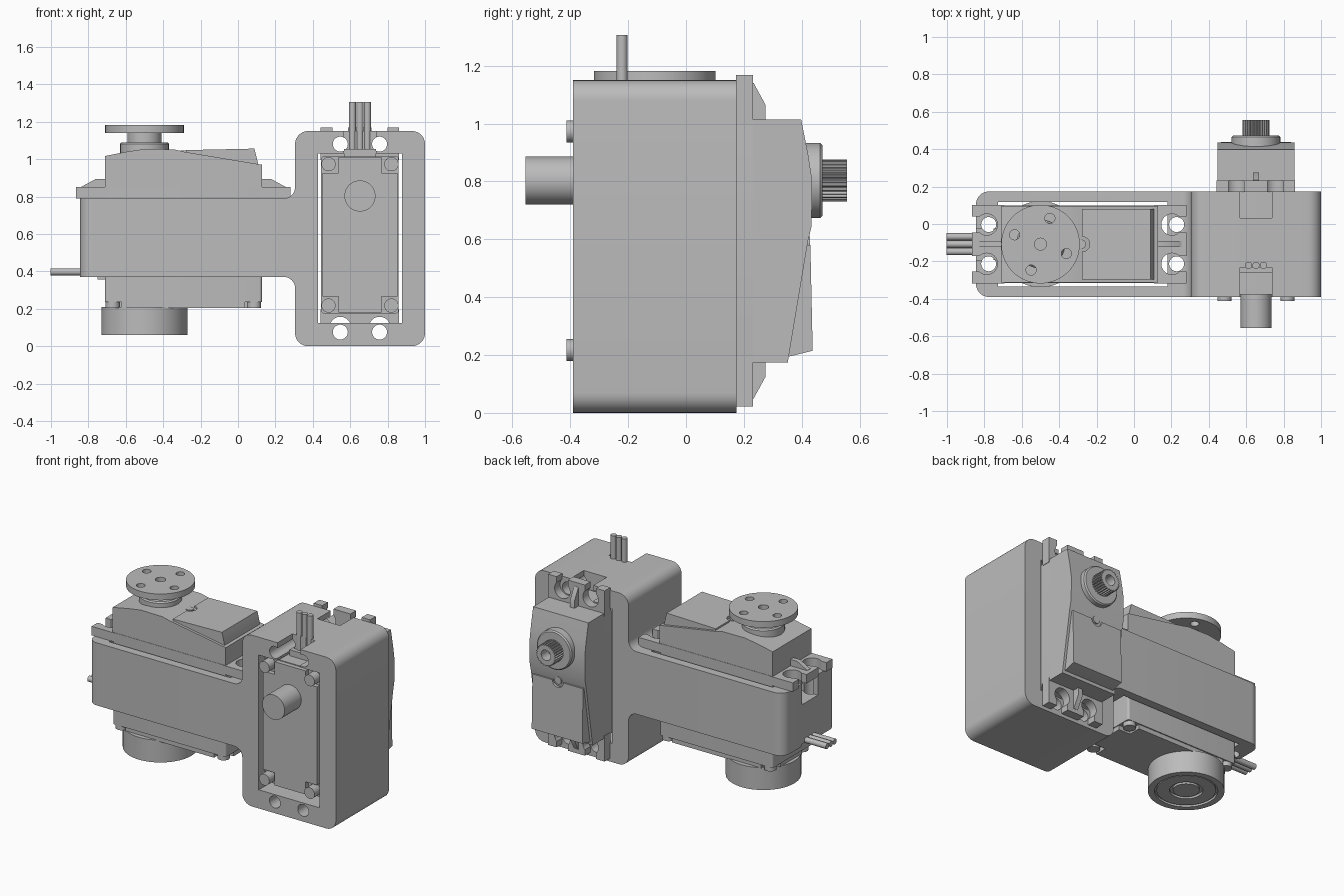
import bpy, bmesh, math
from mathutils import Matrix, Vector

cube = bpy.data.objects.get("Cube")
if cube:
    bpy.data.objects.remove(cube, do_unlink=True)

grey = bpy.data.materials.new("plain_grey")
grey.use_nodes = True
GREY = (0.5, 0.5, 0.5, 1)
grey.diffuse_color = GREY
grey.node_tree.nodes["Principled BSDF"].inputs["Base Color"].default_value = GREY
WORLD = Matrix.Identity(4)


def finish(name, bm, mat):
    bmesh.ops.recalc_face_normals(bm, faces=bm.faces)
    bm.transform(mat)
    mesh = bpy.data.meshes.new(name)
    bm.to_mesh(mesh)
    bm.free()
    mesh.materials.append(grey)
    obj = bpy.data.objects.new(name, mesh)
    bpy.context.collection.objects.link(obj)
    return obj


def prism(name, pts, lo, hi, mat=WORLD, axis="z"):
    """Extrude a flat outline along one axis."""
    place = {"x": lambda a, b, t: (t, a, b),
             "y": lambda a, b, t: (a, t, b),
             "z": lambda a, b, t: (a, b, t)}[axis]
    bm = bmesh.new()
    face = bm.faces.new([bm.verts.new(place(a, b, lo)) for a, b in pts])
    ext = bmesh.ops.extrude_face_region(bm, geom=[face])["geom"]
    shift = Vector(place(0, 0, hi - lo))
    bmesh.ops.translate(bm, vec=shift, verts=[v for v in ext if isinstance(v, bmesh.types.BMVert)])
    return finish(name, bm, mat)


def rounded(corners, steps=8):
    """Outline of right-angled corners (x, y, radius)."""
    out = []
    for i, (x, y, r) in enumerate(corners):
        p = Vector((x, y))
        if r == 0:
            out.append(p)
            continue
        d1 = (Vector(corners[i - 1][:2]) - p).normalized()
        d2 = (Vector(corners[(i + 1) % len(corners)][:2]) - p).normalized()
        for k in range(steps + 1):
            t = math.pi / 2 * k / steps
            out.append(p + r * (d1 + d2 - d2 * math.cos(t) - d1 * math.sin(t)))
    return out


def rect(a0, a1, b0, b1, r=0):
    return rounded([(a0, b0, r), (a1, b0, r), (a1, b1, r), (a0, b1, r)])


def circle(a, b, r, n=40):
    return [(a + r * math.cos(math.tau * i / n), b + r * math.sin(math.tau * i / n)) for i in range(n)]


def lathe(name, profile, centre, mat, n=64):
    """Spin a (radius, height) profile round an upright axis."""
    bm = bmesh.new()
    vs = [bm.verts.new((r, 0, h)) for r, h in profile]
    es = [bm.edges.new(pair) for pair in zip(vs, vs[1:])]
    bmesh.ops.spin(bm, geom=vs + es, axis=(0, 0, 1), cent=(0, 0, 0), angle=math.tau, steps=n)
    bmesh.ops.remove_doubles(bm, verts=bm.verts, dist=0.0005)
    return finish(name, bm, mat @ Matrix.Translation((*centre, 0)))


def cut(obj, *cutters):
    """Subtract the cutters, then remove them."""
    for c in cutters:
        c.hide_render = True
        mod = obj.modifiers.new("cut", "BOOLEAN")
        mod.operation, mod.solver, mod.object = "DIFFERENCE", "EXACT", c
        bpy.context.view_layer.objects.active = obj
        bpy.ops.object.modifier_apply(modifier=mod.name)
        bpy.data.objects.remove(c, do_unlink=True)


# Servo frames: long axis, width, output axis; origin at the mounting face
ARM = Matrix.Translation((-0.292, -0.108, 0.79)) @ Matrix.Rotation(math.pi, 4, "Z")
UPRIGHT = Matrix(((0, 1, 0, 0.652), (0, 0, 1, 0.172), (1, 0, 0, 0.595), (0, 0, 0, 1)))
SHAFT = (0.208, 0)

# Bracket: filleted side outline, rounded at the free end
outline = rounded([(-0.845, 0.37, 0), (0.305, 0.37, 0.06), (0.305, 0, 0.07), (1, 0, 0.07),
                   (1, 1.15, 0.07), (0.305, 1.15, 0.07), (0.305, 0.79, 0.06), (-0.845, 0.79, 0)])
bracket = prism("bracket", outline, -0.39, 0.174, axis="y")
bm = bmesh.new()
bm.from_mesh(bracket.data)
ends = [e for e in bm.edges if all(v.co.x < -0.84 for v in e.verts)
        and abs(e.verts[0].co.z - e.verts[1].co.z) > 0.1]
bmesh.ops.bevel(bm, geom=ends, offset=0.07, segments=8, profile=0.5, affect="EDGES")
bm.to_mesh(bracket.data)
bm.free()
for m in (ARM, UPRIGHT):
    cut(bracket, prism("window", rect(-0.47, 0.435, -0.225, 0.225), -0.7, 0.1, m),
        prism("cable_slot", rect(0.4, 0.7, -0.085, 0.085), -0.7, -0.405, m),
        prism("rear_slot", rect(0.4, 0.7, -0.085, 0.085), -0.14, 0.1, m),
        *[prism("screw_hole", circle(u, w, 0.04), -0.7, 0.1, m)
          for u in (-0.52, 0.485) for w in (-0.105, 0.105)])


def servo(tag, m, base):
    # Case with stepped base plate
    prism(tag + "_case", rect(-0.42, 0.42, -0.207, 0.207, 0.015), base + 0.03, 0.06, m)
    a, b, c = 0.415, 0.2, 0.085
    plus = [(-a + c, -b), (a - c, -b), (a - c, -b + c), (a, -b + c), (a, b - c), (a - c, b - c),
            (a - c, b), (-a + c, b), (-a + c, b - c), (-a, b - c), (-a, -b + c), (-a + c, -b + c)]
    prism(tag + "_base_plate", plus, base, base + 0.035, m)
    for u in (-0.378, 0.378):
        for w in (-0.168, 0.168):
            prism(tag + "_base_screw", circle(u, w, 0.038, 24), -0.585, base + 0.04, m)
    # Upper housing and lid
    prism(tag + "_upper_housing", [(0.42, 0.05), (0.42, 0.226), (0.3, 0.25), (0.21, 0.264), (0.05, 0.262),
                                   (0, 0.25), (-0.42, 0.18), (-0.42, 0.05)], -0.205, 0.205, m, "y")
    lid = prism(tag + "_lid", [(-0.015, 0.2), (-0.015, 0.258), (-0.38, 0.266), (-0.4, 0.185), (-0.4, 0.15)],
                -0.188, 0.188, m, "y")
    cut(lid, prism("lid_notch", circle(-0.015, 0, 0.04), 0, 0.4, m))
    prism(tag + "_lid_pin", circle(-0.01, 0, 0.025, 24), 0.2, 0.256, m)
    # Mounting ears with open screw slots and stiffening ribs
    for s in (-1, 1):
        u0, u1 = sorted((s * 0.4, s * 0.573))
        ear = prism(tag + "_ear", rect(u0, u1, -0.21, 0.21), 0, 0.06, m)
        for w in (-0.105, 0.105):
            v0, v1 = sorted((s * 0.505, s * 0.65))
            cut(ear, prism("ear_hole", circle(s * 0.495, w, 0.057), -0.1, 0.2, m),
                prism("ear_slot", rect(v0, v1, w - 0.042, w + 0.042), -0.1, 0.2, m))
        prism(tag + "_rib", [(s * 0.41, 0.05), (s * 0.545, 0.05), (s * 0.545, 0.062), (s * 0.47, 0.103),
                             (s * 0.41, 0.103)], -0.016, 0.016, m, "y")
    # Cable and strain relief
    prism(tag + "_strain_relief", rect(0.41, 0.46, -0.085, 0.085), -0.435, -0.36, m)
    for w in (-0.04, 0, 0.04):
        prism(tag + "_wire", circle(w, -0.393, 0.019, 20), 0.42, 0.711, m, "x")
    # Collar around the output shaft
    lathe(tag + "_collar", [(0, 0.2), (0.13, 0.2), (0.13, 0.292), (0.122, 0.3), (0, 0.3)], SHAFT, m)


servo("arm_servo", ARM, -0.585)
servo("upright_servo", UPRIGHT, -0.55)

# Toothed output shaft on the upright servo
teeth = 28
gear = []
for i in range(teeth * 4):
    r = 0.073 if i % 4 < 2 else 0.065
    t = math.tau * i / (teeth * 4)
    gear.append((SHAFT[0] + r * math.cos(t), r * math.sin(t)))
spline = prism("output_spline", gear, 0.29, 0.384, UPRIGHT)
cut(spline, prism("spline_bore", circle(*SHAFT, 0.035), 0.31, 0.5, UPRIGHT))

# Round horn on the arm servo
horn = lathe("horn_disc", [(0, 0.35), (0.21, 0.35), (0.21, 0.392), (0, 0.392)], SHAFT, ARM)
lathe("horn_hub", [(0, 0.29), (0.092, 0.29), (0.092, 0.352), (0, 0.352)], SHAFT, ARM)
cut(horn, prism("horn_bore", circle(*SHAFT, 0.032), 0.36, 0.5, ARM))
for k in range(4):
    t = math.radians(70 + 90 * k)
    spot = (SHAFT[0] + 0.147 * math.cos(t), 0.147 * math.sin(t))
    cut(horn, prism("horn_hole", circle(*spot, 0.027, 24), 0.3, 0.5, ARM))

# Idler hub under the arm servo, with ring grooves, and idler pin on the upright servo
lathe("idler_hub", [(0, -0.58), (0.23, -0.58), (0.23, -0.73), (0.19, -0.73), (0.19, -0.715), (0.178, -0.715),
                    (0.178, -0.725), (0.1, -0.725), (0.1, -0.71), (0.08, -0.71), (0.08, -0.725), (0, -0.725)],
      SHAFT, ARM)
prism("idler_pin", circle(*SHAFT, 0.083, 48), -0.727, -0.54, UPRIGHT)

# Smooth curved faces, keep edges crisp
for obj in bpy.context.view_layer.objects:
    obj.select_set(obj.type == "MESH" and obj.data.materials[:1] == [grey])
bpy.context.view_layer.objects.active = bracket
bpy.ops.object.shade_smooth_by_angle(angle=math.radians(30))
